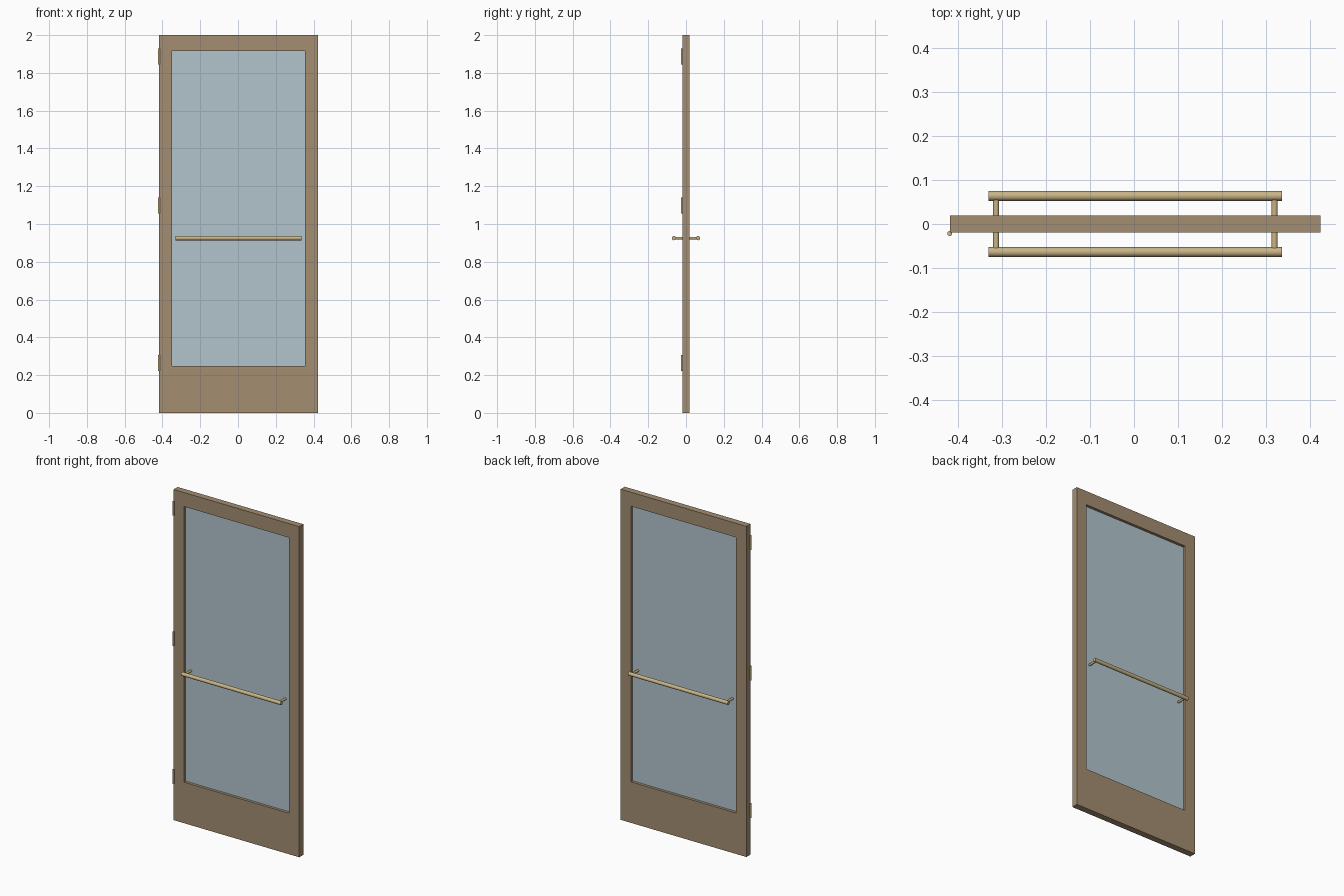
import bpy, bmesh, math
from mathutils import Matrix, Vector

if "Cube" in bpy.data.objects:
    bpy.data.objects.remove(bpy.data.objects["Cube"])


def material(name, rgb):
    m = bpy.data.materials.new(name)
    m.diffuse_color = (*rgb, 1.0)
    m.use_nodes = True
    m.node_tree.nodes["Principled BSDF"].inputs["Base Color"].default_value = m.diffuse_color
    return m


BRONZE = material("bronze frame", (0.37, 0.27, 0.165))
GLASS = material("pale blue glass", (0.445, 0.56, 0.61))
BRASS = material("brass", (0.58, 0.46, 0.24))


def finish(bm, name, mat, smooth=False):
    bmesh.ops.recalc_face_normals(bm, faces=bm.faces)
    me = bpy.data.meshes.new(name)
    bm.to_mesh(me)
    bm.free()
    me.materials.append(mat)
    ob = bpy.data.objects.new(name, me)
    bpy.context.collection.objects.link(ob)
    if smooth:
        bpy.ops.object.select_all(action='DESELECT')
        ob.select_set(True)
        bpy.context.view_layer.objects.active = ob
        bpy.ops.object.shade_smooth_by_angle(angle=math.radians(35))
    return ob


def rod(name, a, b, r, mat, sides=16):
    a, b = Vector(a), Vector(b)
    bm = bmesh.new()
    rot = (b - a).to_track_quat('Z', 'Y').to_matrix().to_4x4()
    bmesh.ops.create_cone(bm, cap_ends=True, segments=sides, radius1=r, radius2=r,
                          depth=(b - a).length,
                          matrix=Matrix.Translation((a + b) / 2) @ rot)
    return finish(bm, name, mat, True)


# door leaf: outer and opening rectangles (x0, x1, z0, z1)
OUT = (-0.418, 0.4235, 0.0, 2.0)
HOLE = (-0.349, 0.3545, 0.248, 1.915)
T = 0.0195


def corners(r):
    return [(r[0], r[2]), (r[1], r[2]), (r[1], r[3]), (r[0], r[3])]


bm = bmesh.new()
rings = [[bm.verts.new((x, y, z)) for x, z in corners(r)]
         for r, y in ((OUT, -T), (HOLE, -T), (HOLE, T), (OUT, T))]
for k in range(4):
    p, q = rings[k], rings[(k + 1) % 4]
    for i in range(4):
        j = (i + 1) % 4
        bm.faces.new((p[i], p[j], q[j], q[i]))
finish(bm, "door_frame", BRONZE)

# glass pane in the middle of the leaf
bm = bmesh.new()
bmesh.ops.create_cube(bm, size=1)
for v in bm.verts:
    v.co = ((HOLE[0] + HOLE[1]) / 2 + v.co.x * (HOLE[1] - HOLE[0]),
            v.co.y * 0.006,
            (HOLE[2] + HOLE[3]) / 2 + v.co.z * (HOLE[3] - HOLE[2]))
finish(bm, "glass_pane", GLASS)

# push bars on both faces, each on two posts
BAR_Z, BAR_Y, BAR_X = 0.925, 0.0637, 0.003
for side, s in (("front", -1), ("back", 1)):
    rod(side + "_push_bar", (BAR_X - 0.333, s * BAR_Y, BAR_Z),
        (BAR_X + 0.333, s * BAR_Y, BAR_Z), 0.0113, BRASS)
    for end, e in (("left", -1), ("right", 1)):
        x = BAR_X + e * 0.316
        rod(f"{side}_{end}_bar_post", (x, s * 0.002, BAR_Z), (x, s * BAR_Y, BAR_Z),
            0.0068, BRASS)

# hinge barrels on the left front edge
for name, z in (("bottom", 0.265), ("middle", 1.098), ("top", 1.887)):
    rod(name + "_hinge", (-0.418, -0.0215, z - 0.0425), (-0.418, -0.0215, z + 0.0425),
        0.0056, BRASS, 12)
